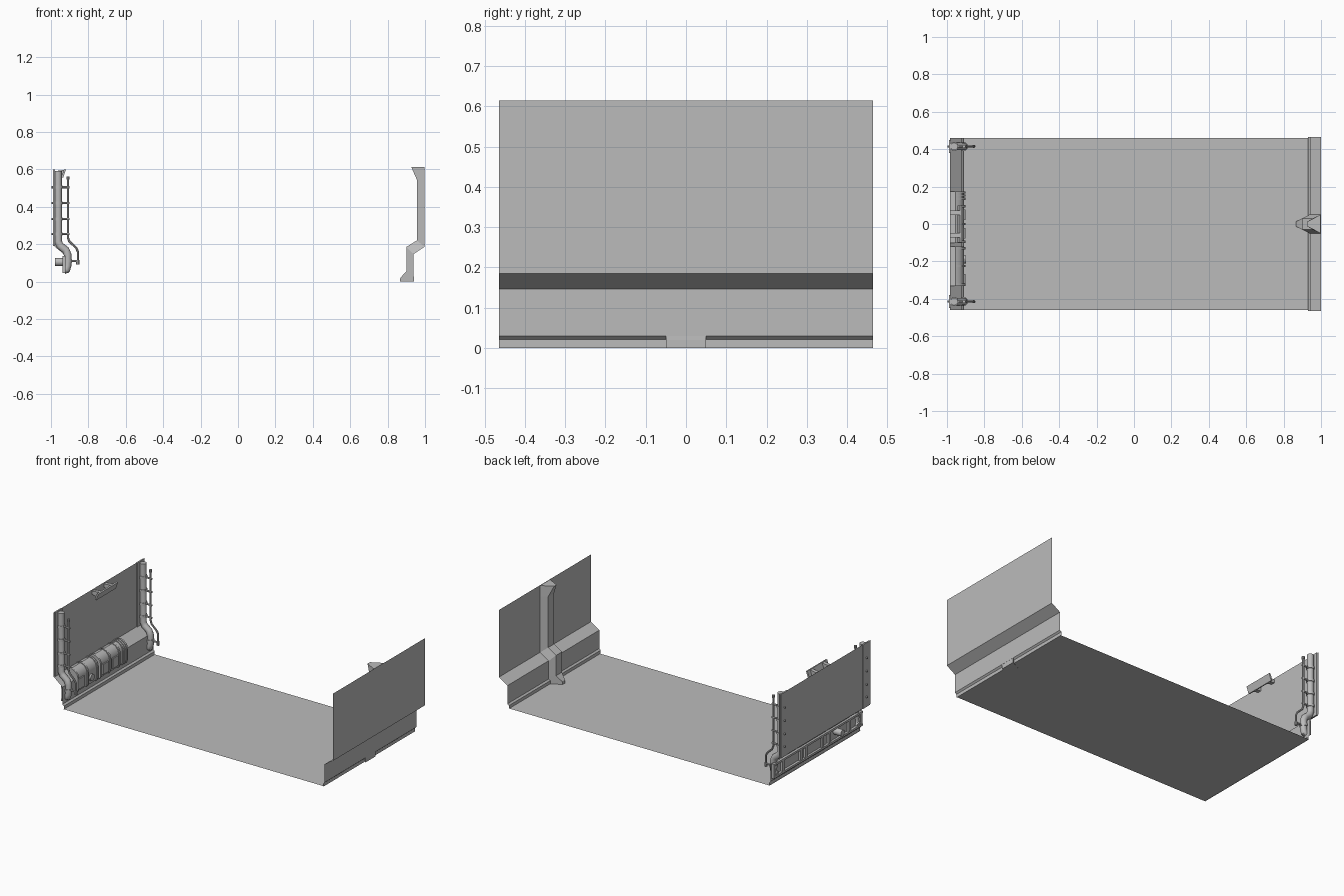
import bpy, bmesh, math
from mathutils import Vector

cube = bpy.data.objects.get("Cube")
if cube:
    bpy.data.objects.remove(cube, do_unlink=True)

grey = bpy.data.materials.new("plain grey")
grey.use_nodes = True
COLOUR = (0.5, 0.5, 0.5, 1)
grey.diffuse_color = COLOUR
grey.node_tree.nodes["Principled BSDF"].inputs["Base Color"].default_value = COLOUR


def finish(name, bm, smooth=False):
    mesh = bpy.data.meshes.new(name)
    bm.to_mesh(mesh)
    bm.free()
    mesh.materials.append(grey)
    obj = bpy.data.objects.new(name, mesh)
    bpy.context.scene.collection.objects.link(obj)
    if smooth:
        bpy.ops.object.select_all(action="DESELECT")
        obj.select_set(True)
        bpy.context.view_layer.objects.active = obj
        bpy.ops.object.shade_smooth_by_angle(angle=math.radians(35))
    return obj


def sheet(name, profile, y0, y1):
    """Open x-z profile drawn along y as a thin sheet."""
    bm = bmesh.new()
    rows = [[bm.verts.new((x, y, z)) for x, z in profile] for y in (y0, y1)]
    for i in range(len(profile) - 1):
        bm.faces.new((rows[0][i], rows[1][i], rows[1][i + 1], rows[0][i + 1]))
    return finish(name, bm)


def prism(name, profile, y0, y1, smooth=False):
    """Closed x-z profile extruded along y."""
    bm = bmesh.new()
    face = bm.faces.new([bm.verts.new((x, y0, z)) for x, z in profile])
    new = bmesh.ops.extrude_face_region(bm, geom=[face])["geom"]
    bmesh.ops.translate(bm, vec=(0, y1 - y0, 0),
                        verts=[v for v in new if isinstance(v, bmesh.types.BMVert)])
    bmesh.ops.recalc_face_normals(bm, faces=bm.faces)
    return finish(name, bm, smooth)


def box(name, x0, x1, y0, y1, z0, z1):
    return prism(name, [(x0, z0), (x1, z0), (x1, z1), (x0, z1)], y0, y1)


def tube(name, points, radius, sides=12):
    """Round tube in an x-z plane, mitred at its bends."""
    pts = [Vector(p) for p in points]
    bm = bmesh.new()
    rings = []
    for i, p in enumerate(pts):
        a = (p - pts[i - 1]).normalized() if i else (pts[1] - p).normalized()
        b = (pts[i + 1] - p).normalized() if i < len(pts) - 1 else a
        t = (a + b).normalized()
        u = Vector((0, 1, 0)) if abs(t.y) < 0.9 else Vector((1, 0, 0))
        v = t.cross(u) / max(0.5, t.dot(a))
        rings.append([bm.verts.new(p + radius * (u * math.cos(k) + v * math.sin(k)))
                      for k in (math.tau * j / sides for j in range(sides))])
    for r, s in zip(rings, rings[1:]):
        for j in range(sides):
            k = (j + 1) % sides
            bm.faces.new((r[j], r[k], s[k], s[j]))
    bm.faces.new(rings[0])
    bm.faces.new(rings[-1])
    bmesh.ops.recalc_face_normals(bm, faces=bm.faces)
    return finish(name, bm, True)


# Floor and left wall sheet
sheet("floor", [(0.93, 0.001), (-0.915, 0.001)], -0.46, 0.46)
sheet("left_wall", [(0.93, 0), (0.93, 0.021), (0.94, 0.03), (0.94, 0.147),
                    (1, 0.185), (1, 0.615)], -0.465, 0.465)

# Central rib: inner x, wall x, inner half width, inner z, wall z
stations = [(0.865, 0.94, 0.012, 0, 0), (0.868, 0.94, 0.014, 0.02, 0.02),
            (0.9, 0.938, 0.03, 0.055, 0.055), (0.9, 0.938, 0.03, 0.185, 0.147),
            (0.956, 0.998, 0.03, 0.22, 0.186), (0.956, 0.998, 0.03, 0.545, 0.545),
            (0.926, 0.998, 0.012, 0.614, 0.614)]
bm = bmesh.new()
loops = [[bm.verts.new(c) for c in ((xw, -0.05, zw), (xi, -h, zi), (xi, h, zi), (xw, 0.05, zw))]
         for xi, xw, h, zi, zw in stations]
for r, s in zip(loops, loops[1:]):
    for j in range(4):
        k = (j + 1) % 4
        bm.faces.new((r[j], r[k], s[k], s[j]))
bm.faces.new(loops[0])
bm.faces.new(loops[-1])
bmesh.ops.recalc_face_normals(bm, faces=bm.faces)
finish("left_wall_rib", bm)

# Right wall sheet
sheet("right_wall", [(-0.984, 0.6), (-0.984, 0.19), (-0.922, 0.14), (-0.922, 0.03),
                     (-0.912, 0.021), (-0.912, 0)], -0.46, 0.46)

# Frame on the outside of the lower right wall
for z0, z1 in ((0.045, 0.058), (0.125, 0.138)):
    box("frame_rail", -0.938, -0.922, -0.45, 0.45, z0, z1)
for y in (-0.44, -0.32, -0.12, -0.05, 0.12, 0.17, 0.35, 0.44):
    box("frame_post", -0.937, -0.922, y - 0.01, y + 0.01, 0.05, 0.135)

# Service housings along the lower right wall
housing = [(-0.983, 0.19), (-0.955, 0.2), (-0.932, 0.192), (-0.915, 0.172), (-0.908, 0.15),
           (-0.908, 0.08), (-0.914, 0.062), (-0.924, 0.055), (-0.924, 0.14)]
band = [(x + 0.006 if x > -0.92 else x, z + 0.005 if z > 0.16 else z) for x, z in housing]
for y0, y1 in ((-0.33, -0.12), (-0.1, 0.1)):
    prism("housing", housing, y0, y1, True)
for y in (-0.325, -0.225, -0.13, -0.095, 0, 0.095, 0.135, 0.152, 0.169):
    prism("housing_band", band, y - 0.006, y + 0.006, True)
prism("housing_end", housing, 0.1, 0.175, True)
for y in (-0.295, -0.05, 0.05):
    box("access_panel", -0.91, -0.9, y - 0.028, y + 0.028, 0.08, 0.145)
tube("valve_stub", [(-0.978, -0.19, 0.105), (-0.897, -0.19, 0.105)], 0.021, 16)

# Pipes and thin rails at both ends of the right wall
for side in (-1, 1):
    y = 0.415 * side
    box("edge_post", -0.988, -0.978, y - 0.035, y + 0.035, 0.19, 0.6)
    tube("main_pipe", [(-0.962, y, 0.592), (-0.962, y, 0.215), (-0.952, y, 0.192),
                       (-0.922, y, 0.17), (-0.911, y, 0.145), (-0.911, y, 0.085),
                       (-0.917, y, 0.066), (-0.932, y, 0.06)], 0.02)
    tube("thin_rail", [(-0.909, y, 0.555), (-0.909, y, 0.235), (-0.902, y, 0.215),
                       (-0.865, y, 0.18), (-0.856, y, 0.16), (-0.856, y, 0.1)], 0.006, 8)
    tube("rail_cap", [(-0.909, y, 0.545), (-0.909, y, 0.563)], 0.009, 8)
    tube("rail_cap", [(-0.856, y, 0.092), (-0.856, y, 0.115)], 0.009, 8)
    for z in (0.255, 0.335, 0.42, 0.505):
        tube("rung", [(-0.996, y, z), (-0.9, y, z)], 0.006, 8)
        tube("pipe_clamp", [(-0.962, y, z - 0.008), (-0.962, y, z + 0.008)], 0.024)
    tube("low_rung", [(-0.92, y, 0.11), (-0.85, y, 0.11)], 0.006, 8)
    tube("low_clamp", [(-0.911, y, 0.102), (-0.911, y, 0.118)], 0.024)
    tube("drain_stub", [(-0.914, y, 0.07), (-0.914, y, 0.045)], 0.008, 8)

# Tilted lamp with wedge brackets near the top of the right wall
prism("lamp_panel", [(-0.93, 0.6), (-0.92, 0.598), (-0.935, 0.555), (-0.945, 0.558)], -0.1, 0.1)
for y in (-0.06, 0.06):
    prism("lamp_bracket", [(-0.984, 0.59), (-0.93, 0.597), (-0.943, 0.56), (-0.984, 0.57)],
          y - 0.012, y + 0.012)
